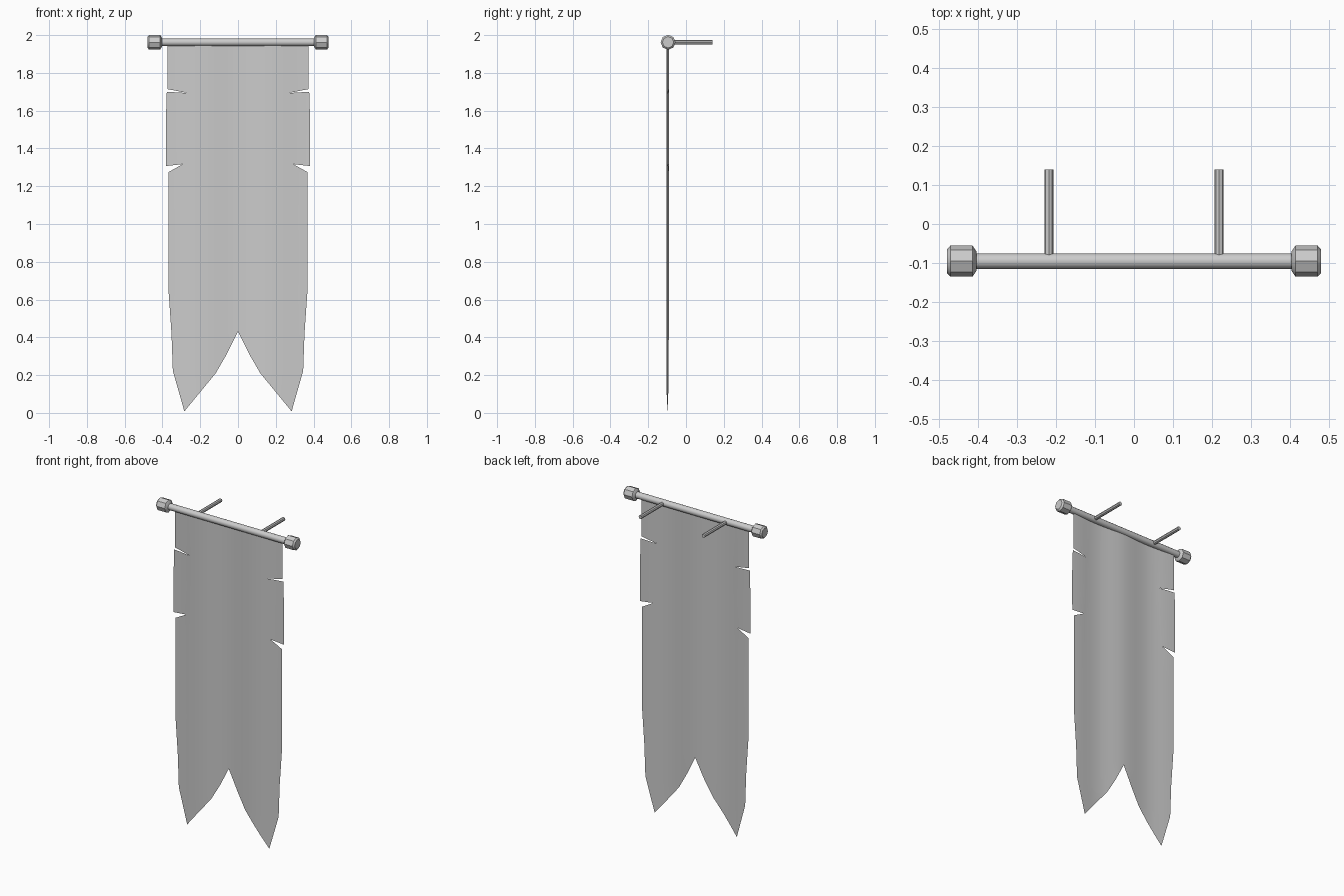
import bpy, bmesh, math
from mathutils import Matrix, Vector

if "Cube" in bpy.data.objects:
    bpy.data.objects.remove(bpy.data.objects["Cube"])

BAR_Y, BAR_Z = -0.095, 1.962


def finish(name, bm, angle=40):
    me = bpy.data.meshes.new(name)
    bm.to_mesh(me)
    bm.free()
    ob = bpy.data.objects.new(name, me)
    bpy.context.collection.objects.link(ob)
    bpy.ops.object.select_all(action='DESELECT')
    ob.select_set(True)
    bpy.context.view_layer.objects.active = ob
    bpy.ops.object.shade_smooth_by_angle(angle=math.radians(angle))
    return ob


def turned(name, profile, sides, origin, axis):
    """Closed turned part: profile of (distance along axis, radius)."""
    bm = bmesh.new()
    rot = Vector((0, 0, 1)).rotation_difference(Vector(axis)).to_matrix().to_4x4()
    m = Matrix.Translation(origin) @ rot
    rings = []
    for d, r in profile:
        rings.append([bm.verts.new(m @ Vector((r * math.cos(2 * math.pi * i / sides),
                                               r * math.sin(2 * math.pi * i / sides), d)))
                      for i in range(sides)])
    for a, b in zip(rings, rings[1:]):
        for i in range(sides):
            j = (i + 1) % sides
            bm.faces.new((a[i], a[j], b[j], b[i]))
    bm.faces.new(rings[0][::-1])
    bm.faces.new(rings[-1])
    return finish(name, bm)


# Horizontal bar
turned("bar", [(-0.41, 0.02), (0.41, 0.02)], 12, (0, BAR_Y, BAR_Z), (1, 0, 0))

# End caps and wall pegs, one per side
cap = [(0.403, 0.025), (0.413, 0.0395), (0.47, 0.0395), (0.479, 0.03)]
for s, side in ((-1, "left"), (1, "right")):
    turned("end_cap_" + side, cap, 8, (0, BAR_Y, BAR_Z), (s, 0, 0))
    turned("wall_peg_" + side, [(0, 0.0115), (0.22, 0.0115)], 8,
           (s * 0.218, -0.08, BAR_Z), (0, 1, 0))

# Torn cloth: half outline, mirrored, cut into strips and rippled
half = [(0, 1.945), (0.373, 1.955), (0.373, 1.714), (0.265, 1.693), (0.377, 1.70),
        (0.382, 1.54), (0.381, 1.307), (0.292, 1.317), (0.368, 1.275), (0.368, 0.65),
        (0.352, 0.42), (0.345, 0.222), (0.284, 0.008), (0.118, 0.21), (0.06, 0.31), (0, 0.43)]
bm = bmesh.new()
for s in (1, -1):
    f = bm.faces.new([bm.verts.new((s * x, BAR_Y, z)) for x, z in half])
    f.normal_update()
    if f.normal.y > 0:
        f.normal_flip()
bmesh.ops.triangulate(bm, faces=bm.faces[:])
for i in range(-7, 8):
    if i:
        bmesh.ops.bisect_plane(bm, geom=bm.verts[:] + bm.edges[:] + bm.faces[:], dist=1e-5,
                               plane_co=(i * 0.047, 0, 0), plane_no=(1, 0, 0))
bmesh.ops.remove_doubles(bm, verts=bm.verts[:], dist=1e-5)
for v in bm.verts:
    v.co.y = -0.097 + 0.006 * math.cos(2 * math.pi * v.co.x / 0.37)
finish("cloth", bm, 60)
